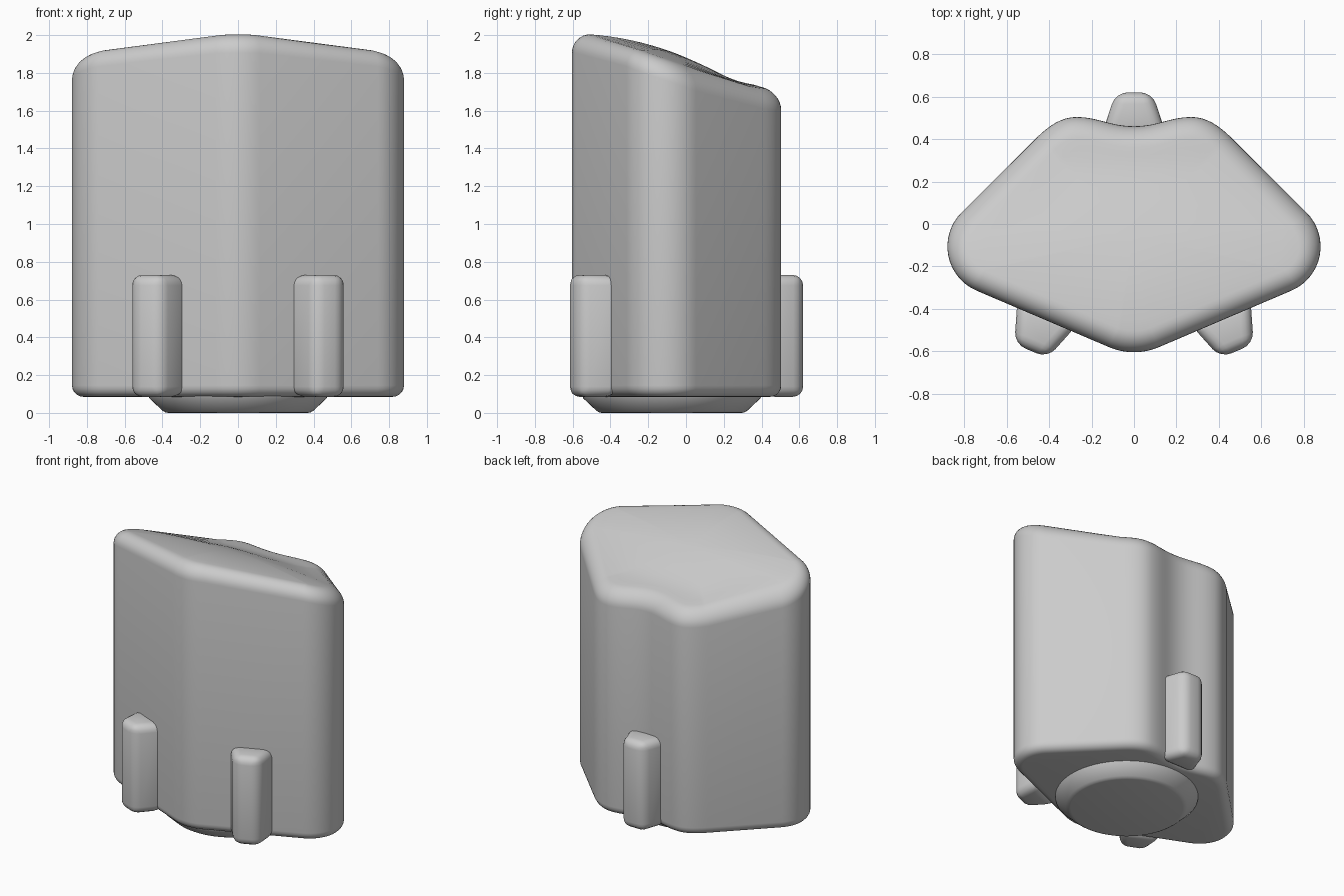
import bpy, bmesh
from math import sin, cos, pi, atan2, radians
from mathutils import Vector, Matrix, geometry

if "Cube" in bpy.data.objects:
    bpy.data.objects.remove(bpy.data.objects["Cube"])

grey = bpy.data.materials.new("light_grey")
grey.use_nodes = True
grey.diffuse_color = (0.6, 0.6, 0.6, 1)
grey.node_tree.nodes["Principled BSDF"].inputs["Base Color"].default_value = (0.6, 0.6, 0.6, 1)
BOTTOM = 0.085


def finish(bm, name):
    bmesh.ops.recalc_face_normals(bm, faces=bm.faces)
    mesh = bpy.data.meshes.new(name)
    bm.to_mesh(mesh)
    bm.free()
    mesh.materials.append(grey)
    ob = bpy.data.objects.new(name, mesh)
    bpy.context.collection.objects.link(ob)
    bpy.ops.object.select_all(action='DESELECT')
    ob.select_set(True)
    bpy.context.view_layer.objects.active = ob
    bpy.ops.object.shade_smooth_by_angle(angle=radians(35))
    return ob


def loft(bm, rings):
    """Skin closed rings of equal length and cap both ends."""
    loops = [[bm.verts.new(p) for p in ring] for ring in rings]
    for a, b in zip(loops, loops[1:]):
        for i in range(len(a)):
            j = (i + 1) % len(a)
            bm.faces.new((a[i], a[j], b[j], b[i]))
    bm.faces.new(loops[0])
    bm.faces.new(loops[-1])


def arc(cx, cy, r, a0, a1, n):
    return [Vector((cx + r * cos(radians(a0 + (a1 - a0) * i / n)),
                    cy + r * sin(radians(a0 + (a1 - a0) * i / n)))) for i in range(n + 1)]


def bezier(*pts):
    return [p.to_2d() for p in geometry.interpolate_bezier(*[Vector((*p, 0)) for p in pts], 9)]


# Half outline: front nose, rounded side corner, back lobe, back hollow
half = arc(0, -0.304, 0.3, -90, -67, 5)
half += arc(0.653, -0.106, 0.226, -67, 45, 16)
half += bezier((0.46, 0.405), (0.40, 0.465), (0.34, 0.504), (0.27, 0.504))
half += bezier((0.27, 0.504), (0.17, 0.504), (0.11, 0.46), (0, 0.46))[1:]
outline = half + [Vector((-p.x, p.y)) for p in reversed(half[1:-1])]
count = len(outline)
normals = []
for i in range(count):
    t = outline[(i + 1) % count] - outline[i - 1]
    normals.append(Vector((t.y, -t.x)).normalized())


def top_height(x, y):
    """Sloping, slightly crowned top."""
    knots = [(-0.7, 2.005), (-0.5, 2.003), (-0.3, 1.975), (-0.1, 1.92), (0.07, 1.85),
             (0.25, 1.765), (0.37, 1.735), (0.6, 1.69)]
    for k in range(len(knots) - 1):
        (y0, z0), (y1, z1) = knots[k], knots[k + 1]
        if y <= y1 or k == len(knots) - 2:
            before, after = knots[max(k - 1, 0)], knots[min(k + 2, len(knots) - 1)]
            m0 = (z1 - before[1]) / (y1 - before[0]) * (y1 - y0)
            m1 = (after[1] - z0) / (after[0] - y0) * (y1 - y0)
            t = (y - y0) / (y1 - y0)
            z = ((2*t**3 - 3*t*t + 1) * z0 + (t**3 - 2*t*t + t) * m0
                 + (3*t*t - 2*t**3) * z1 + (t**3 - t*t) * m1)
            return z - 0.08 * x * x


def inset(d):
    return [p - n * d for p, n in zip(outline, normals)]


# Body: rounded bottom edge, wall, rounded rim, sloping top
rings = []
for i in range(6):
    a = pi / 2 * i / 5
    rings.append([(p.x, p.y, BOTTOM + 0.06 * (1 - sin(a))) for p in inset(0.06 * (1 - cos(a)))])
rings.reverse()
rings = rings[::-1]
rings = sorted(rings, key=lambda r: r[0][2])
R = 0.1
for i in range(9):
    a = pi / 2 * i / 8
    rings.append([(p.x, p.y, top_height(p.x, p.y) - R * (1 - sin(a))) for p in inset(R * (1 - cos(a)))])
centre = Vector((0, -0.05))
for s in (0.9, 0.78, 0.65, 0.52, 0.39, 0.26, 0.13, 0.02):
    ring = [centre + (p - centre) * s for p in inset(R)]
    rings.append([(p.x, p.y, top_height(p.x, p.y)) for p in ring])
bm = bmesh.new()
loft(bm, rings)
finish(bm, "body")

# Round foot with tapered edge
bm = bmesh.new()
profile = [(0.37, 0), (0.385, 0.003), (0.4, 0.012), (0.47, 0.078), (0.475, 0.1)]
loft(bm, [[(r * cos(2*pi*i/64), -0.075 + r * sin(2*pi*i/64), z) for i in range(64)] for r, z in profile])
finish(bm, "foot")


# Tapered ribs standing out from the lower wall
def rib(name, x, y, angle):
    section = [(-0.05, -0.155), (0.155, -0.085), (0.155, 0.085), (-0.05, 0.155)]
    bm = bmesh.new()
    loft(bm, [[(u, v, z) for u, v in section] for z in (BOTTOM, 0.73)])
    bmesh.ops.bevel(bm, geom=bm.edges[:], offset=0.055, segments=4, profile=0.5, affect='EDGES')
    bm.transform(Matrix.Translation((x, y, 0)) @ Matrix.Rotation(radians(angle), 4, 'Z'))
    finish(bm, name)


rib("back_rib", 0, 0.465, 90)
rib("front_left_rib", 0.425, -0.455, -67)
rib("front_right_rib", -0.425, -0.455, -113)
